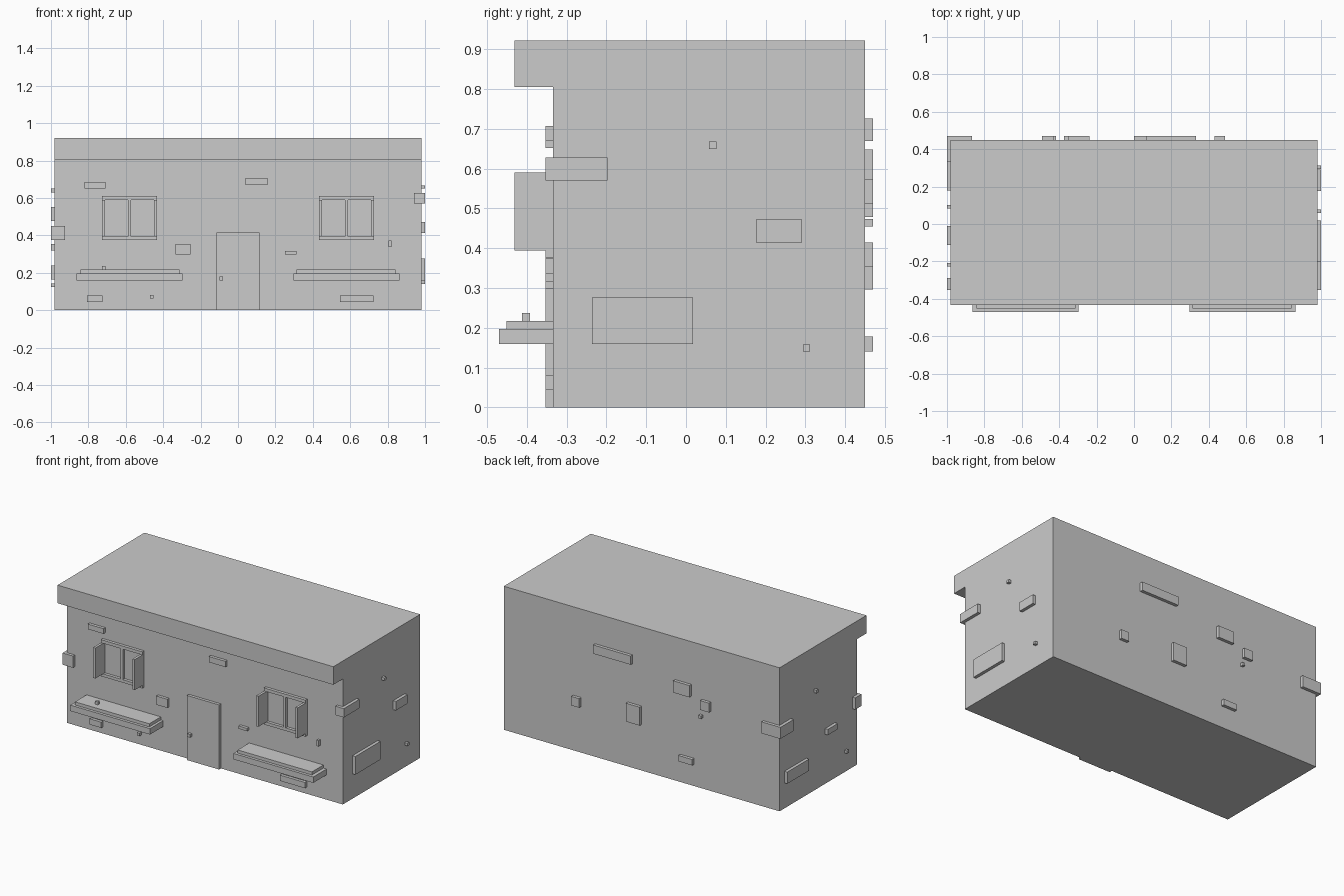
import bpy, bmesh
from mathutils import Vector

if "Cube" in bpy.data.objects:
    bpy.data.objects.remove(bpy.data.objects["Cube"])


def box(name, x0, x1, y0, y1, z0, z1):
    lo, hi = Vector((x0, y0, z0)), Vector((x1, y1, z1))
    bm = bmesh.new()
    bmesh.ops.create_cube(bm, size=1)
    bmesh.ops.scale(bm, vec=hi - lo, verts=bm.verts)
    bmesh.ops.translate(bm, vec=(lo + hi) / 2, verts=bm.verts)
    mesh = bpy.data.meshes.new(name)
    bm.to_mesh(mesh)
    bm.free()
    obj = bpy.data.objects.new(name, mesh)
    bpy.context.collection.objects.link(obj)
    return obj


def mirrored_box(name, x0, x1, *rest):
    box(name + "_left", -x1, -x0, *rest)
    box(name + "_right", x0, x1, *rest)


FRONT, BACK, SIDE = -0.335, 0.45, 0.98   # wall planes
T = 0.019                                # relief thickness

# Main block: side profile with overhanging fascia, extruded along x
profile = [(FRONT, 0), (BACK, 0), (BACK, 0.922), (-0.432, 0.922),
           (-0.432, 0.806), (FRONT, 0.806)]
bm = bmesh.new()
face = bm.faces.new([bm.verts.new((-SIDE, y, z)) for y, z in profile])
ext = bmesh.ops.extrude_face_region(bm, geom=[face])
bmesh.ops.translate(bm, vec=(2 * SIDE, 0, 0),
                    verts=[v for v in ext["geom"] if isinstance(v, bmesh.types.BMVert)])
bmesh.ops.recalc_face_normals(bm, faces=bm.faces)
mesh = bpy.data.meshes.new("building")
bm.to_mesh(mesh)
bm.free()
bpy.context.collection.objects.link(bpy.data.objects.new("building", mesh))

# Door and knob
box("door", -0.116, 0.114, FRONT - T, FRONT, 0, 0.415)
box("door_knob", -0.1, -0.08, FRONT - 2 * T, FRONT - T, 0.16, 0.18)

# Windows: top and bottom rails, mullion, open shutters
F = (FRONT - T, FRONT)
mirrored_box("window_top_rail", 0.432, 0.727, *F, 0.59, 0.61)
mirrored_box("window_bottom_rail", 0.432, 0.727, *F, 0.375, 0.394)
mirrored_box("window_mullion", 0.571, 0.587, *F, 0.394, 0.59)
for name, x in (("inner", 0.432), ("outer", 0.711)):
    mirrored_box("shutter_" + name, x, x + 0.016, -0.432, FRONT, 0.394, 0.59)

# Planters with soil
mirrored_box("planter", 0.297, 0.864, -0.47, FRONT, 0.159, 0.197)
mirrored_box("planter_soil", 0.314, 0.842, -0.452, FRONT, 0.197, 0.217)
box("planter_sprout", -0.727, -0.708, -0.412, -0.393, 0.217, 0.237)

# Raised bricks on the front wall: x0, x1, z0, z1
for x0, x1, z0, z1 in [
        (-0.82, -0.709, 0.652, 0.685), (0.04, 0.158, 0.67, 0.707),
        (-0.334, -0.255, 0.297, 0.353), (0.252, 0.312, 0.299, 0.317),
        (0.805, 0.82, 0.337, 0.374), (-0.807, -0.725, 0.043, 0.08),
        (-0.47, -0.452, 0.063, 0.082), (0.545, 0.724, 0.043, 0.08)]:
    box("front_brick", x0, x1, *F, z0, z1)

# Raised bricks on the back wall: x0, x1, z0, z1
for x0, x1, z0, z1 in [
        (0.064, 0.331, 0.67, 0.726), (0.43, 0.487, 0.296, 0.354),
        (0.0, 0.098, 0.296, 0.414), (-0.353, -0.238, 0.572, 0.648),
        (-0.373, -0.275, 0.14, 0.178), (-0.492, -0.43, 0.512, 0.572),
        (-0.435, -0.417, 0.455, 0.474)]:
    box("back_brick", x0, x1, BACK, 0.47, z0, z1)

# Raised bricks on the side walls: y0, y1, z0, z1
for y0, y1, z0, z1 in [
        (-0.236, 0.018, 0.159, 0.276), (0.176, 0.292, 0.414, 0.472),
        (0.058, 0.077, 0.65, 0.668), (0.294, 0.312, 0.14, 0.158)]:
    box("right_brick", SIDE, 1.0, y0, y1, z0, z1)
for y0, y1, z0, z1 in [
        (0.18, 0.4, 0.163, 0.238), (0.083, 0.102, 0.63, 0.65),
        (-0.112, -0.012, 0.318, 0.355), (-0.227, -0.208, 0.124, 0.142)]:
    box("left_brick", -1.0, -SIDE, y0, y1, z0, z1)

# Bricks wrapping the corners
box("corner_brick_front_right", 0.94, 1.0, FRONT - T, -0.197, 0.571, 0.628)
box("corner_brick_front_left", -1.0, -0.925, FRONT - T, -0.29, 0.376, 0.451)
box("corner_brick_back_left", -1.0, -0.865, 0.335, 0.47, 0.478, 0.552)
